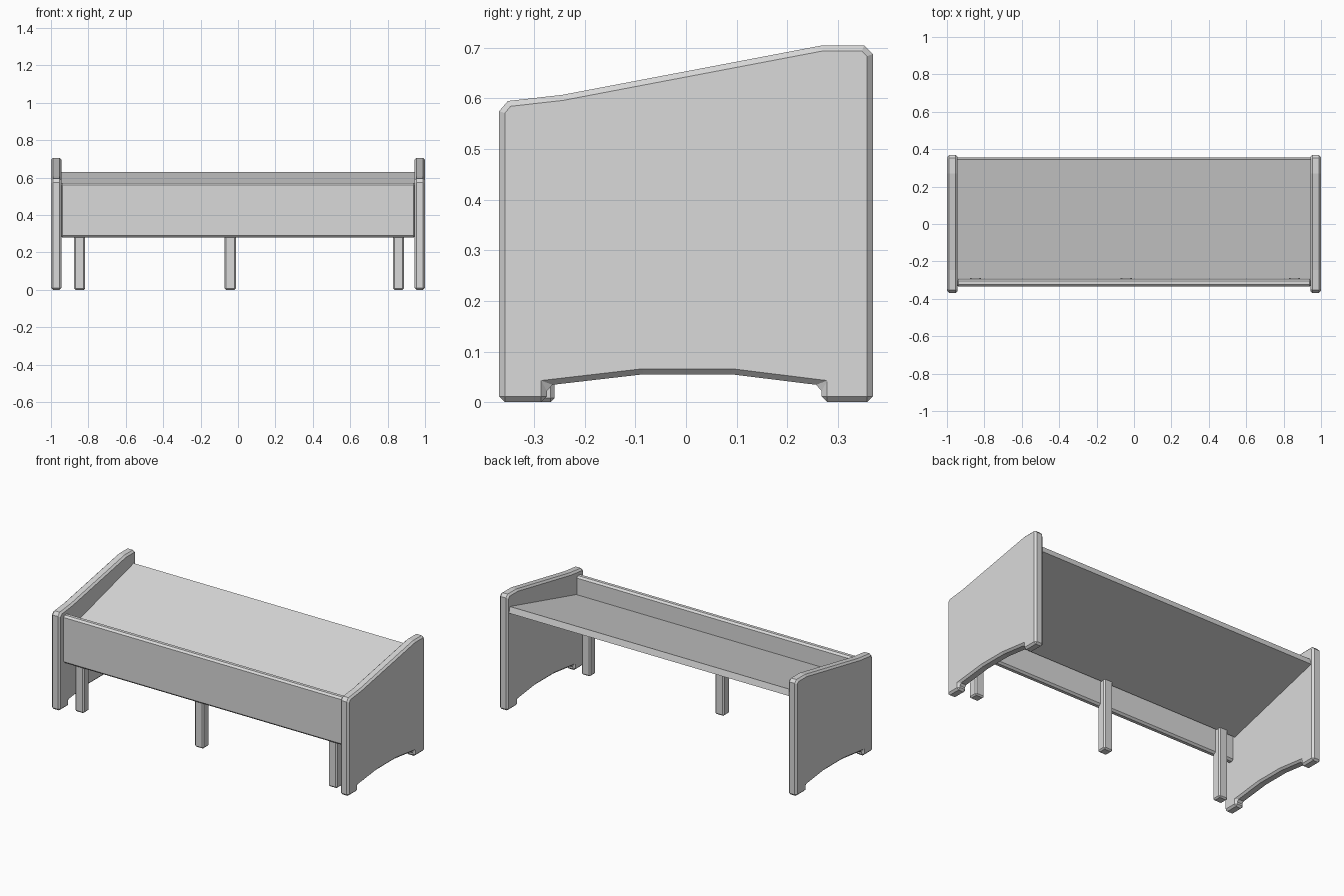
import bpy, bmesh, math
from mathutils import Matrix, Vector

old = bpy.data.objects.get("Cube")
if old:
    bpy.data.objects.remove(old, do_unlink=True)

grey = bpy.data.materials.new("light_grey")
grey.use_nodes = True
grey.diffuse_color = (0.7, 0.7, 0.7, 1)
grey.node_tree.nodes["Principled BSDF"].inputs["Base Color"].default_value = (0.7, 0.7, 0.7, 1)


def finish(name, bm, chamfer=0.0):
    """Turn a bmesh into a flat shaded object with chamfered edges."""
    bmesh.ops.recalc_face_normals(bm, faces=bm.faces[:])
    mesh = bpy.data.meshes.new(name)
    bm.to_mesh(mesh)
    bm.free()
    mesh.materials.append(grey)
    obj = bpy.data.objects.new(name, mesh)
    bpy.context.collection.objects.link(obj)
    if chamfer:
        mod = obj.modifiers.new("chamfer", 'BEVEL')
        mod.width = chamfer
        mod.segments = 1
        mod.limit_method = 'ANGLE'
        mod.angle_limit = math.radians(60)
    return obj


def prism(name, profile, x0, x1, chamfer=0.0):
    """Extrude a (y, z) outline along x."""
    bm = bmesh.new()
    face = bm.faces.new([bm.verts.new((x0, y, z)) for y, z in profile])
    out = bmesh.ops.extrude_face_region(bm, geom=[face])
    verts = [v for v in out["geom"] if isinstance(v, bmesh.types.BMVert)]
    bmesh.ops.translate(bm, verts=verts, vec=(x1 - x0, 0, 0))
    return finish(name, bm, chamfer)


def rect(y0, y1, z0, z1):
    return [(y0, z0), (y1, z0), (y1, z1), (y0, z1)]


# End panels: sloping top, arched cut between the feet
panel = [(-0.369, 0), (-0.369, 0.575), (-0.352, 0.595), (-0.245, 0.607),
         (0.27, 0.705), (0.352, 0.705), (0.369, 0.688), (0.369, 0),
         (0.268, 0), (0.268, 0.033), (0.09, 0.055), (-0.085, 0.055),
         (-0.275, 0.033), (-0.275, 0)]
prism("right_end_panel", panel, -1.0, -0.943, 0.011)
prism("left_end_panel", panel, 0.943, 1.0, 0.011)

# Front board
prism("front_board", rect(-0.334, -0.293, 0.28, 0.571), -0.95, 0.95, 0.011)

# Tilted shelf, hung from its upper back edge
tilt = Matrix.Rotation(math.radians(15), 2)
back_top = Vector((0.345, 0.63))
shelf = [back_top + tilt @ Vector(p) for p in rect(-0.66, 0, -0.038, 0)]
prism("sloped_shelf", shelf, -0.95, 0.95)

# Three legs reaching up to the shelf
for name, x in (("right_leg", -0.847), ("middle_leg", -0.041), ("left_leg", 0.858)):
    prism(name, rect(-0.318, -0.26, 0, 0.44), x - 0.03, x + 0.03, 0.008)
